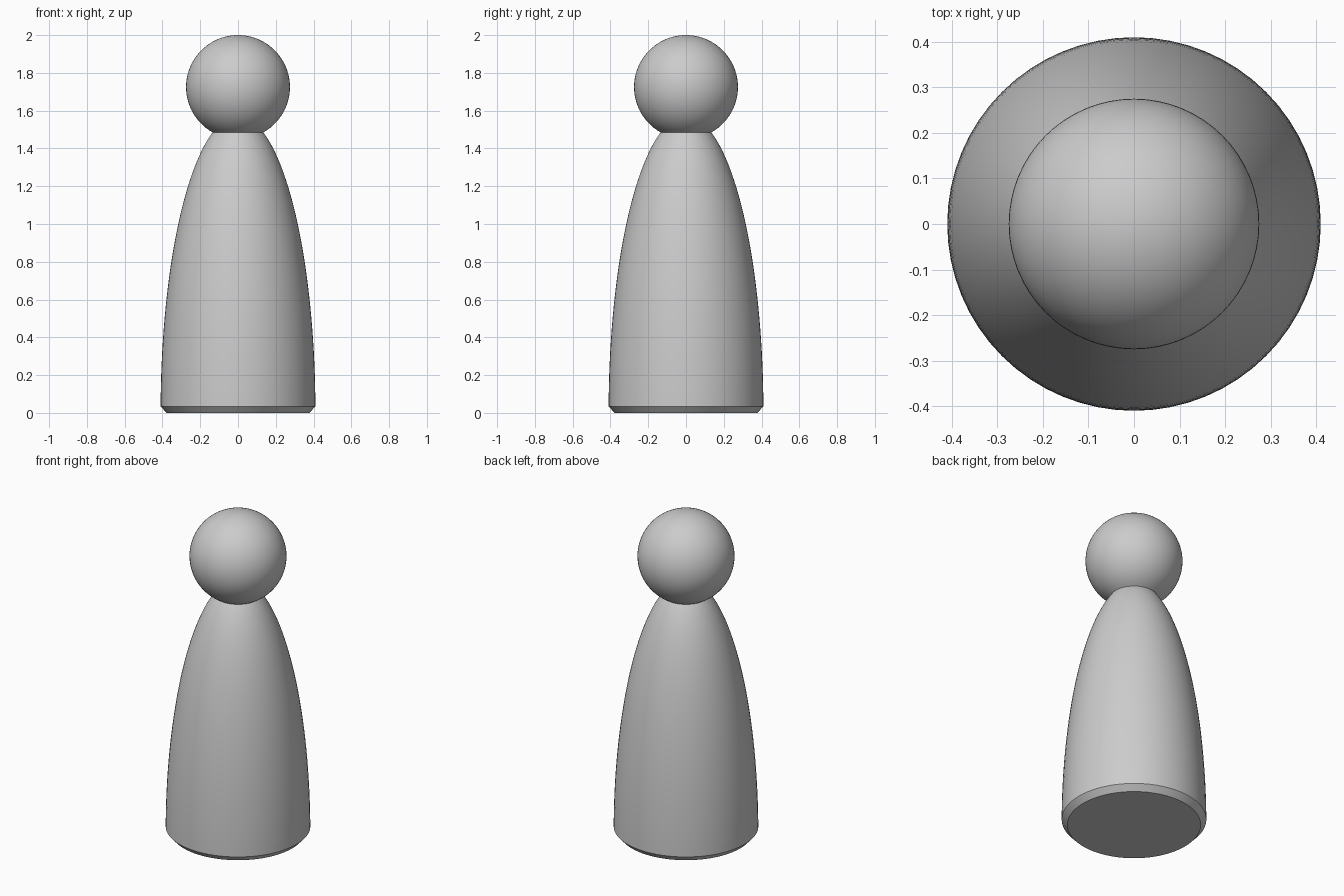
import bpy, bmesh, math

if "Cube" in bpy.data.objects:
    bpy.data.objects.remove(bpy.data.objects["Cube"])

SIDES = 64
R, H, FOOT = 0.41, 1.56, 0.035      # body radius, dome height, chamfer height
HEAD_R, HEAD_Z = 0.275, 1.725
NECK_Z = 1.485
NECK_R = math.sqrt(HEAD_R ** 2 - (HEAD_Z - NECK_Z) ** 2)


def lathe(name, profile):
    """Spin (radius, z) points around the z axis."""
    bm = bmesh.new()
    verts = [bm.verts.new((r, 0, z)) for r, z in profile]
    edges = [bm.edges.new(pair) for pair in zip(verts, verts[1:])]
    bmesh.ops.spin(bm, geom=verts + edges, cent=(0, 0, 0), axis=(0, 0, 1),
                   angle=math.tau, steps=SIDES, use_merge=True)
    bmesh.ops.remove_doubles(bm, verts=bm.verts, dist=1e-5)
    bmesh.ops.recalc_face_normals(bm, faces=bm.faces)
    # an open shell must point outwards
    if bm.calc_volume(signed=True) < 0:
        bmesh.ops.reverse_faces(bm, faces=bm.faces)
    mesh = bpy.data.meshes.new(name)
    bm.to_mesh(mesh)
    bm.free()
    obj = bpy.data.objects.new(name, mesh)
    bpy.context.collection.objects.link(obj)
    bpy.ops.object.select_all(action='DESELECT')
    obj.select_set(True)
    bpy.context.view_layer.objects.active = obj
    bpy.ops.object.shade_smooth_by_angle(angle=math.radians(30))
    return obj


# Body: flat chamfered foot, elliptical taper up to the neck
body = [(0, 0), (0.378, 0)]
a0, a1 = math.asin(FOOT / H), math.acos(NECK_R / R)
for i in range(33):
    a = a0 + (a1 - a0) * i / 32
    t = math.sin(a) / math.sin(a1)
    body.append((R * math.cos(a), FOOT + (NECK_Z - FOOT) * (t - math.sin(a0) / math.sin(a1))
                 / (1 - math.sin(a0) / math.sin(a1))))
lathe("body", body)

# Head: ball starting at the neck seam
b0 = math.asin((NECK_Z - HEAD_Z) / HEAD_R)
head = []
for i in range(33):
    b = b0 + (math.pi / 2 - b0) * i / 32
    head.append((HEAD_R * math.cos(b), HEAD_Z + HEAD_R * math.sin(b)))
lathe("head", head)
